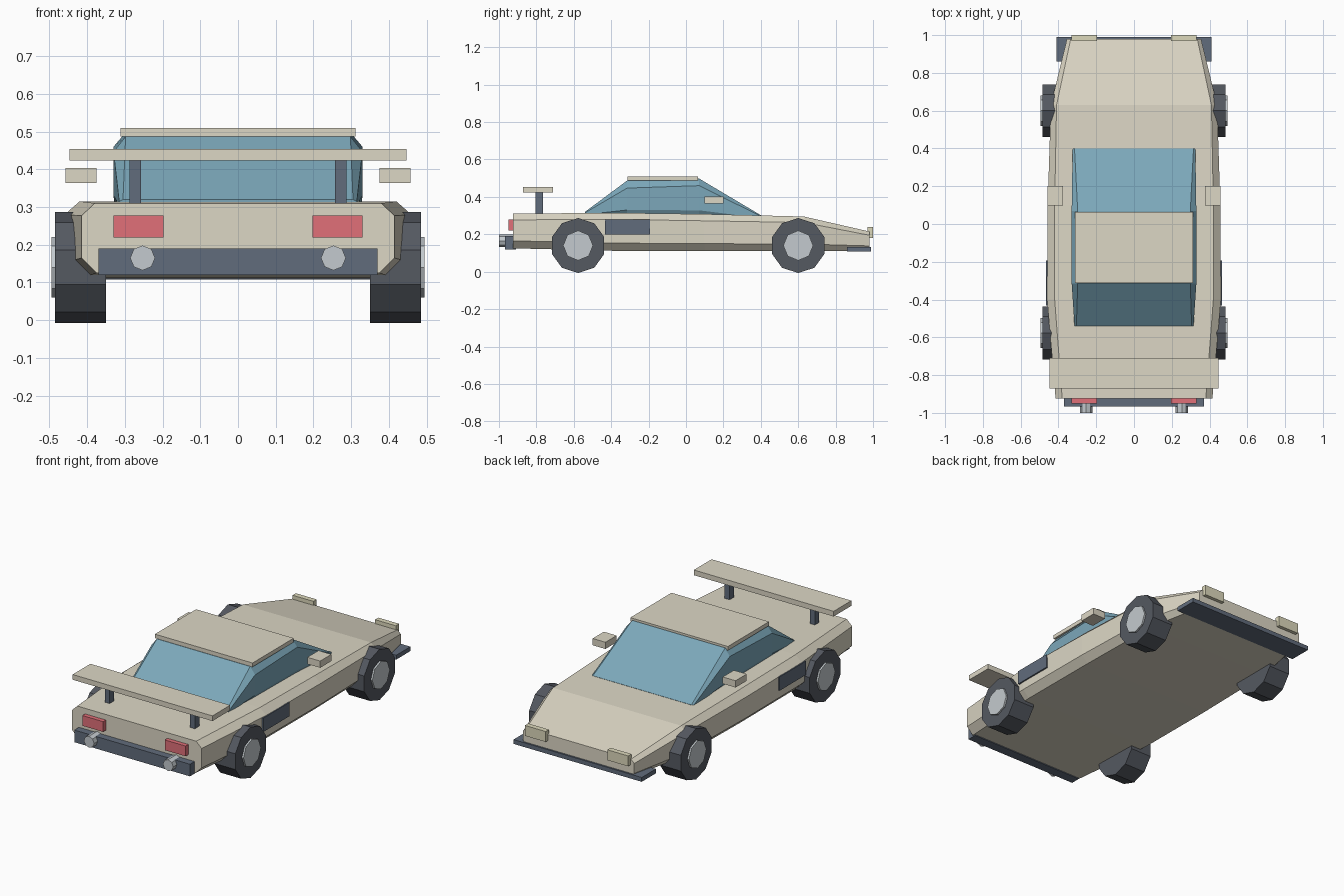
import bpy, bmesh, math
from mathutils import Matrix

if "Cube" in bpy.data.objects:
    bpy.data.objects.remove(bpy.data.objects["Cube"])


def material(name, rgb):
    m = bpy.data.materials.new(name)
    m.diffuse_color = (*rgb, 1)
    m.use_nodes = True
    m.node_tree.nodes["Principled BSDF"].inputs["Base Color"].default_value = m.diffuse_color
    return m


PAINT = material("cream_paint", (0.72, 0.68, 0.56))
GLASS = material("blue_glass", (0.20, 0.39, 0.49))
TRIM = material("dark_trim", (0.12, 0.15, 0.20))
TYRE = material("tyre_rubber", (0.09, 0.10, 0.12))
HUB = material("hub_metal", (0.55, 0.59, 0.62))
RED = material("red_lens", (0.75, 0.16, 0.19))
LAMP = material("pale_lens", (0.72, 0.69, 0.50))


def finish(name, bm, mat):
    bmesh.ops.recalc_face_normals(bm, faces=bm.faces)
    me = bpy.data.meshes.new(name)
    bm.to_mesh(me)
    bm.free()
    me.materials.append(mat)
    ob = bpy.data.objects.new(name, me)
    bpy.context.collection.objects.link(ob)
    return ob


def box(name, x, y, z, mat):
    """Box from (min, max) ranges on each axis."""
    bm = bmesh.new()
    bmesh.ops.create_cube(bm, size=1)
    for v in bm.verts:
        for i, (lo, hi) in enumerate((x, y, z)):
            v.co[i] = hi if v.co[i] > 0 else lo
    return finish(name, bm, mat)


def pair(name, x, y, z, mat):
    box(name + "_right", x, y, z, mat)
    box(name + "_left", (-x[1], -x[0]), y, z, mat)


def cylinder(name, centre, r, depth, sides, axis, mat, turn=0.0):
    bm = bmesh.new()
    rot = Matrix.Rotation(math.pi / 2, 4, 'Y' if axis == 'X' else 'X')
    bmesh.ops.create_cone(bm, cap_ends=True, segments=sides, radius1=r, radius2=r, depth=depth,
                          matrix=Matrix.Translation(centre) @ rot @ Matrix.Rotation(turn, 4, 'Z'))
    return finish(name, bm, mat)


def loft(name, stations, mat):
    """Skin chamfered sections: y, then (half width, z) from bottom to top."""
    bm = bmesh.new()
    rings = []
    for y, *half in stations:
        pts = half + [(-w, z) for w, z in reversed(half)]
        rings.append([bm.verts.new((w, y, z)) for w, z in pts])
    n = len(rings[0])
    for a, b in zip(rings, rings[1:]):
        for i in range(n):
            j = (i + 1) % n
            bm.faces.new((a[i], a[j], b[j], b[i]))
    bm.faces.new(rings[0])
    bm.faces.new(rings[-1])
    return finish(name, bm, mat)


# Wedge body shell
loft("body", [
    (-0.925, (0.375, 0.125), (0.415, 0.165), (0.415, 0.277), (0.380, 0.310)),
    (-0.40, (0.415, 0.112), (0.455, 0.153), (0.460, 0.280), (0.420, 0.315)),
    (0.10, (0.415, 0.110), (0.455, 0.150), (0.457, 0.272), (0.420, 0.308)),
    (0.63, (0.405, 0.110), (0.440, 0.148), (0.440, 0.263), (0.410, 0.295)),
    (0.98, (0.335, 0.112), (0.355, 0.138), (0.355, 0.195), (0.335, 0.215)),
], PAINT)

# Glasshouse and roof panel
loft("cabin_glass", [
    (-0.54, (0.305, 0.300), (0.315, 0.305), (0.315, 0.315), (0.305, 0.320)),
    (-0.315, (0.310, 0.295), (0.330, 0.330), (0.330, 0.447), (0.298, 0.487)),
    (0.07, (0.310, 0.290), (0.330, 0.328), (0.330, 0.460), (0.298, 0.498)),
    (0.40, (0.315, 0.280), (0.325, 0.287), (0.325, 0.297), (0.315, 0.302)),
], GLASS)
box("roof_panel", (-0.312, 0.312), (-0.313, 0.063), (0.487, 0.510), PAINT)

# Wheels
for end, y in (("front", 0.60), ("rear", -0.577)):
    for side, s in (("right", 1), ("left", -1)):
        cylinder(f"{end}_tyre_{side}", (s * 0.4175, y, 0.14), 0.147, 0.135, 10, 'X', TYRE, math.pi / 2)
        cylinder(f"{end}_hub_{side}", (s * 0.4725, y, 0.14), 0.08, 0.045, 8, 'X', HUB)

# Rear wing on posts
box("wing_blade", (-0.447, 0.447), (-0.872, -0.71), (0.424, 0.454), PAINT)
pair("wing_post", (0.257, 0.288), (-0.805, -0.765), (0.305, 0.430), TRIM)

# Bumper, lights, exhausts and front splitter
box("rear_bumper", (-0.37, 0.37), (-0.967, -0.91), (0.120, 0.190), TRIM)
pair("tail_light", (0.197, 0.330), (-0.95, -0.915), (0.219, 0.278), RED)
for side, s in (("right", 1), ("left", -1)):
    cylinder(f"exhaust_{side}", (s * 0.253, -0.96, 0.165), 0.033, 0.08, 8, 'Y', HUB)
box("front_splitter", (-0.41, 0.41), (0.86, 0.99), (0.108, 0.133), TRIM)
pair("headlight", (0.197, 0.330), (0.97, 1.0), (0.180, 0.240), LAMP)

# Mirrors and side intakes
pair("mirror", (0.375, 0.457), (0.098, 0.200), (0.364, 0.403), PAINT)
pair("side_intake", (0.43, 0.465), (-0.432, -0.192), (0.198, 0.278), TRIM)
